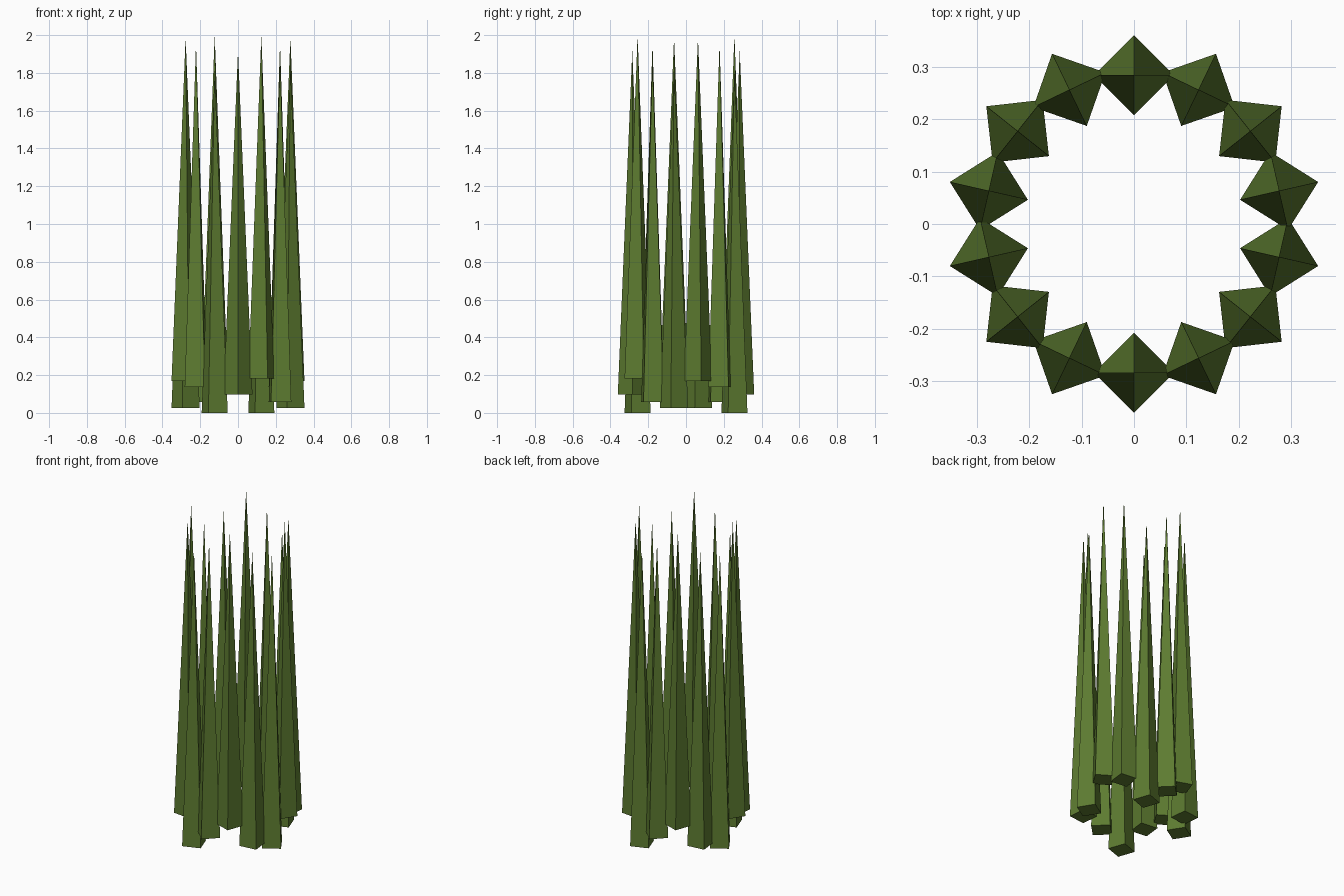
import bpy
from math import pi, cos, sin

if "Cube" in bpy.data.objects:
    bpy.data.objects.remove(bpy.data.objects["Cube"])

RING = 0.2845      # ring radius to spike centres
SPIKE_R = 0.0765   # corner radius of the square base
HEIGHT = 1.818
# base heights; the sequence repeats on the opposite half of the ring
BASES = [0.098, 0.182, 0.057, 0.026, 0.168, 0.136, 0.0]

green = bpy.data.materials.new("leaf_green")
green.diffuse_color = (0.11, 0.20, 0.03, 1)
green.use_nodes = True
green.node_tree.nodes["Principled BSDF"].inputs["Base Color"].default_value = green.diffuse_color

# ring of four-sided spikes, each with a corner pointing outward
for i in range(14):
    a = -pi / 2 + i * 2 * pi / 14
    z = BASES[i % 7]
    bpy.ops.mesh.primitive_cone_add(
        vertices=4, radius1=SPIKE_R, radius2=0, depth=HEIGHT,
        end_fill_type='NGON',
        location=(RING * cos(a), RING * sin(a), z + HEIGHT / 2),
        rotation=(0, 0, a))
    spike = bpy.context.object
    spike.name = f"grass_spike_{i + 1:02d}"
    spike.data.materials.append(green)
